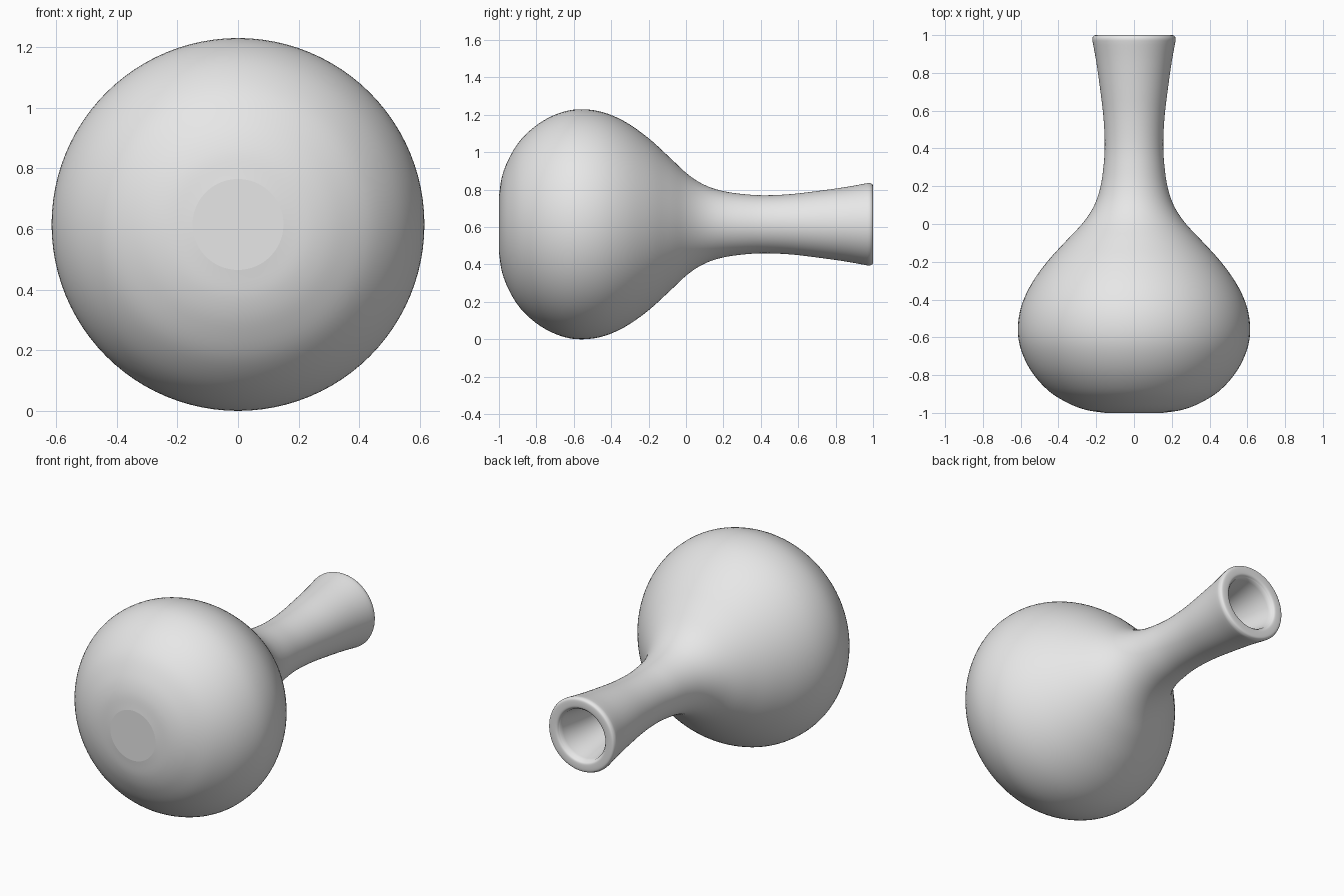
import bpy, bmesh, math
from mathutils import Vector

cube = bpy.data.objects.get("Cube")
if cube:
    bpy.data.objects.remove(cube, do_unlink=True)

AXIS_Z = 0.615
WALL = 0.07
SIDES = 96

clay = bpy.data.materials.new("plain grey")
clay.use_nodes = True
grey = (0.8, 0.8, 0.8, 1)
clay.diffuse_color = grey
clay.node_tree.nodes["Principled BSDF"].inputs["Base Color"].default_value = grey


def smooth_path(points, steps=5):
    """Catmull-Rom path through the points."""
    pts = [Vector(p) for p in points]
    pts = [2 * pts[0] - pts[1]] + pts + [2 * pts[-1] - pts[-2]]
    path = []
    for a, b, c, d in zip(pts, pts[1:], pts[2:], pts[3:]):
        for i in range(steps):
            t = i / steps
            path.append(0.5 * (2 * b + (c - a) * t + (2 * a - 5 * b + 4 * c - d) * t**2
                               + (3 * b - a - 3 * c + d) * t**3))
    return path + [pts[-2]]


def offset_inward(path, distance):
    """Inner wall: the path moved towards the axis along its normals."""
    inner = []
    for i, p in enumerate(path):
        t = (path[min(i + 1, len(path) - 1)] - path[max(i - 1, 0)]).normalized()
        inner.append(p + Vector((-t.y, t.x)) * distance)
    return inner


# Outer wall from base to mouth, as (radius, y)
outer = smooth_path([
    (0.15, -1.0), (0.25, -0.985), (0.345, -0.95), (0.45, -0.885), (0.54, -0.785),
    (0.597, -0.67), (0.615, -0.56), (0.598, -0.44), (0.545, -0.32), (0.46, -0.2),
    (0.36, -0.09), (0.267, 0.01), (0.21, 0.1), (0.177, 0.2), (0.16, 0.32),
    (0.155, 0.43), (0.162, 0.57), (0.18, 0.72), (0.2, 0.86), (0.22, 0.97)])
inner = offset_inward(outer, WALL)

# Rounded lip joining the two walls
lip = smooth_path([(0.221, 0.982), (0.215, 0.995), (0.203, 1.0), (0.175, 1.0),
                   (0.162, 0.996), (0.154, 0.985)], 3)

profile = [Vector((0, -1.0))] + outer + lip + inner[::-1] + [Vector((0, -1 + WALL))]

# Turn the profile around the long axis
bm = bmesh.new()
verts = [bm.verts.new((p.x, p.y, 0)) for p in profile]
edges = [bm.edges.new(pair) for pair in zip(verts, verts[1:])]
bmesh.ops.spin(bm, geom=verts + edges, cent=(0, 0, 0), axis=(0, 1, 0),
               angle=math.tau, steps=SIDES, use_duplicate=False)
bmesh.ops.remove_doubles(bm, verts=bm.verts, dist=0.0003)
bmesh.ops.recalc_face_normals(bm, faces=bm.faces)
bmesh.ops.translate(bm, verts=bm.verts, vec=(0, 0, AXIS_Z))

# Smooth walls, flat base disc
for face in bm.faces:
    face.smooth = not all(v.co.y < -0.9999 for v in face.verts)

mesh = bpy.data.meshes.new("vase")
bm.to_mesh(mesh)
bm.free()
mesh.materials.append(clay)
vase = bpy.data.objects.new("vase", mesh)
bpy.context.collection.objects.link(vase)
